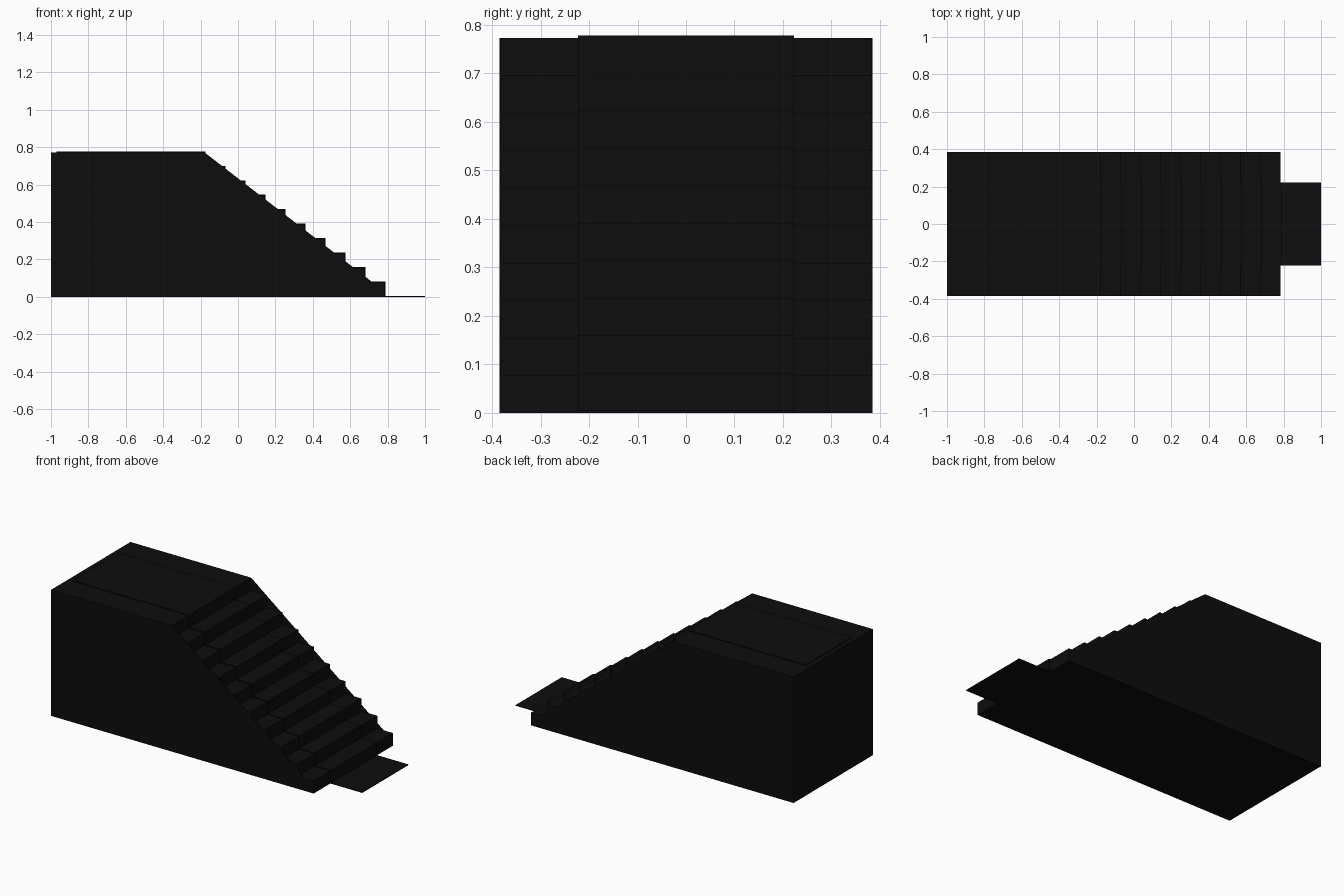
import bpy
import bmesh

cube = bpy.data.objects.get("Cube")
if cube:
    bpy.data.objects.remove(cube)

STEPS = 10
RISE = 0.0773
RUN = 0.107
BACK = -1.0
FOOT = 0.783          # face of the lowest riser
HALF = 0.385          # half the stair width
RUG_HALF = 0.223
RUG = 0.005           # carpet thickness
TOP = STEPS * RISE
LANDING = FOOT - (STEPS - 1) * RUN


def material(name, value):
    mat = bpy.data.materials.new(name)
    mat.use_nodes = True
    colour = (value, value, value, 1)
    mat.diffuse_color = colour
    mat.node_tree.nodes["Principled BSDF"].inputs["Base Color"].default_value = colour
    return mat


def extrude(name, profile, y0, y1, mat):
    """Sweep an x-z outline from y0 to y1 as a closed solid."""
    bm = bmesh.new()
    face = bm.faces.new([bm.verts.new((x, y0, z)) for x, z in profile])
    result = bmesh.ops.extrude_face_region(bm, geom=[face])
    verts = [v for v in result["geom"] if isinstance(v, bmesh.types.BMVert)]
    bmesh.ops.translate(bm, verts=verts, vec=(0, y1 - y0, 0))
    bmesh.ops.recalc_face_normals(bm, faces=bm.faces)
    mesh = bpy.data.meshes.new(name)
    bm.to_mesh(mesh)
    bm.free()
    mesh.materials.append(mat)
    obj = bpy.data.objects.new(name, mesh)
    bpy.context.collection.objects.link(obj)
    return obj


def stair_line(offset=0.0):
    """Tread and riser corners from the foot up to the landing edge."""
    points = []
    for i in range(STEPS):
        x = FOOT - i * RUN + offset
        points += [(x, i * RISE + offset), (x, (i + 1) * RISE + offset)]
    return points


black = material("black_stone", 0.004)
carpet_black = material("black_carpet", 0.004)

# Solid flight of steps with its landing
extrude("staircase", [(BACK, 0)] + stair_line() + [(BACK, TOP)], -HALF, HALF, black)

# Thin sloping side panels closing the step ends
slope = [(BACK, 0), (FOOT, 0), (FOOT, RISE), (0.72, RISE), (LANDING, TOP), (BACK, TOP)]
for name, side in (("right_side_panel", -1), ("left_side_panel", 1)):
    extrude(name, slope, side * (HALF - 0.004), side * HALF, black)

# Carpet running from the landing, down every step and onto the floor
upper = [(1.0, 0), (1.0, RUG)] + stair_line(RUG) + [(-0.97, TOP + RUG)]
lower = [(-0.97, TOP)] + stair_line()[::-1]
extrude("carpet_runner", upper + lower, -RUG_HALF, RUG_HALF, carpet_black)
